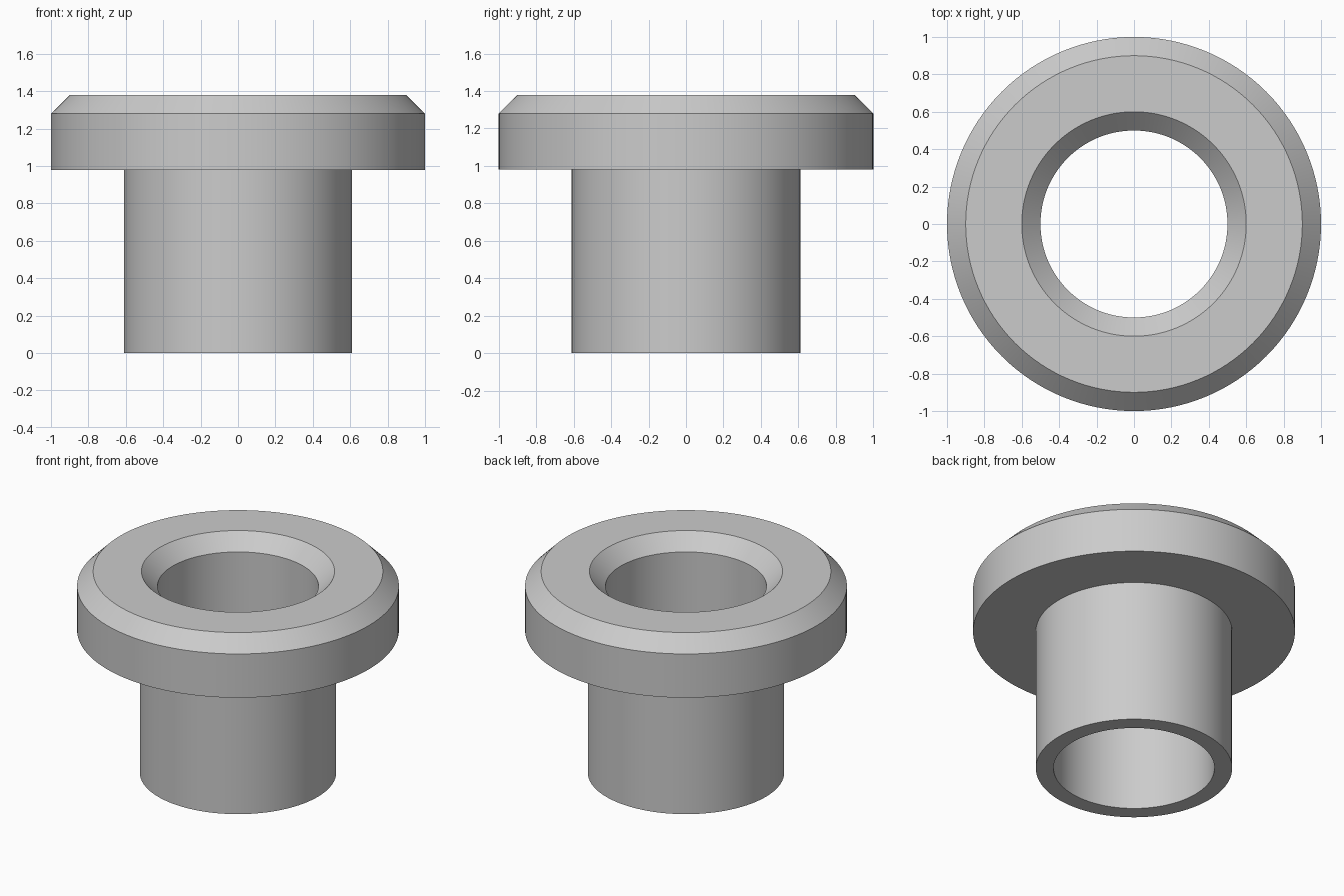
import bpy
import bmesh
from math import cos, sin, tau, radians

SEGMENTS = 128

cube = bpy.data.objects.get("Cube")
if cube:
    bpy.data.objects.remove(cube, do_unlink=True)

# Plain grey metal
grey = bpy.data.materials.new("plain_grey")
grey.use_nodes = True
colour = (0.6, 0.6, 0.6, 1.0)
grey.diffuse_color = colour
grey.node_tree.nodes["Principled BSDF"].inputs["Base Color"].default_value = colour


def lathe(name, profile, material):
    """Revolve a closed (radius, height) outline around z."""
    bm = bmesh.new()
    rings = []
    for i in range(SEGMENTS):
        a = tau * i / SEGMENTS
        rings.append([bm.verts.new((r * cos(a), r * sin(a), z)) for r, z in profile])
    count = len(profile)
    for i, ring in enumerate(rings):
        after = rings[(i + 1) % SEGMENTS]
        for j in range(count):
            k = (j + 1) % count
            bm.faces.new((ring[j], after[j], after[k], ring[k]))
    bmesh.ops.recalc_face_normals(bm, faces=bm.faces)
    mesh = bpy.data.meshes.new(name)
    bm.to_mesh(mesh)
    bm.free()
    mesh.materials.append(material)
    obj = bpy.data.objects.new(name, mesh)
    bpy.context.collection.objects.link(obj)
    return obj


# Sleeve, flange, outer chamfer, countersink and bore in one outline
outline = [
    (0.50, 0.0), (0.61, 0.0),
    (0.61, 0.98), (1.0, 0.98),
    (1.0, 1.28), (0.90, 1.38),
    (0.60, 1.38), (0.50, 1.28),
]
bushing = lathe("flanged_bushing", outline, grey)

# Smooth round walls with crisp edges
bpy.ops.object.select_all(action="DESELECT")
bushing.select_set(True)
bpy.context.view_layer.objects.active = bushing
bpy.ops.object.shade_smooth_by_angle(angle=radians(30))
